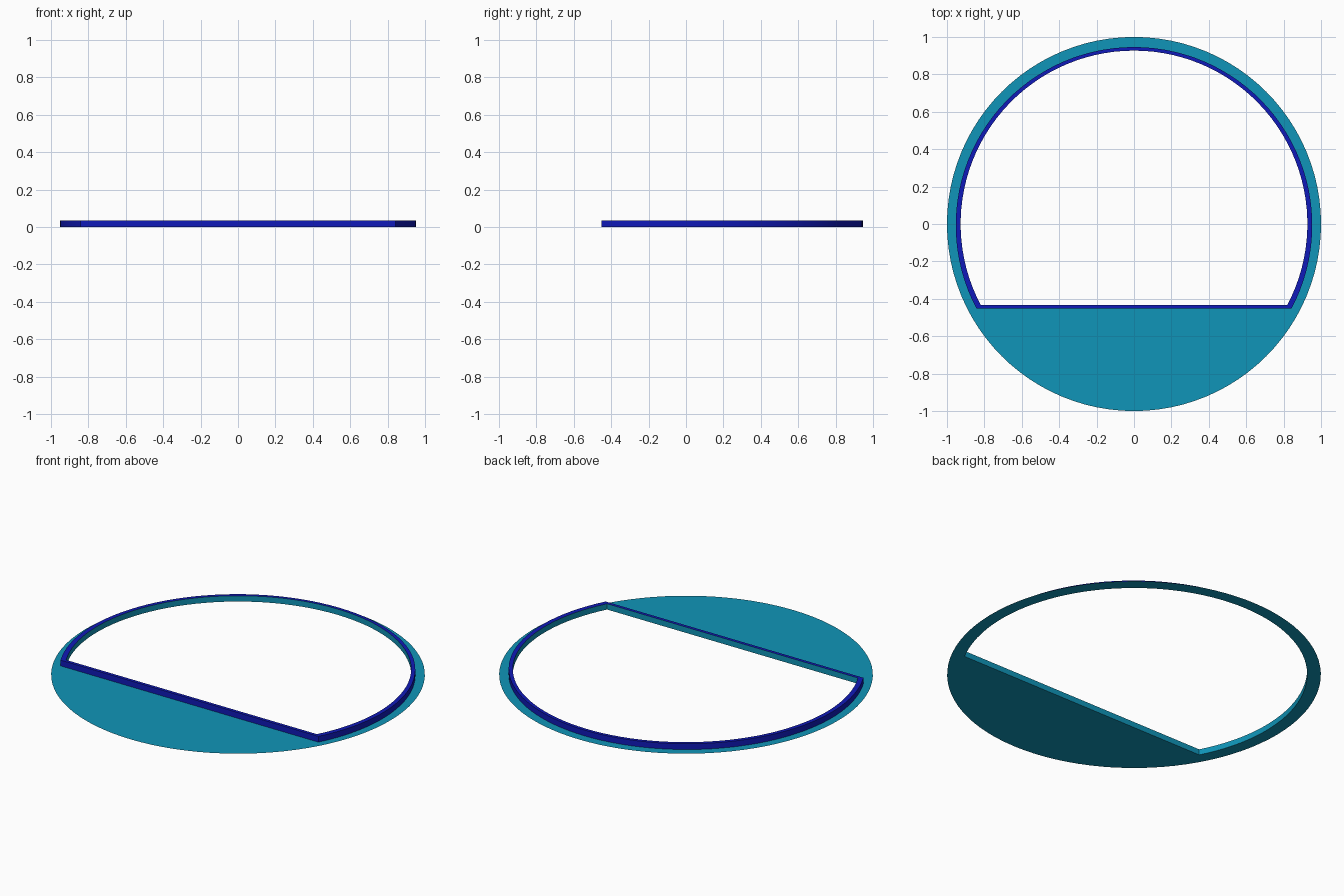
import bpy, bmesh, math

if "Cube" in bpy.data.objects:
    bpy.data.objects.remove(bpy.data.objects["Cube"])

H = 0.034           # rim height
R_HOLE = 0.927      # radius of the cut-out
Y_CUT = -0.434      # straight edge of the cut-out
GROW = 1.028        # outer edge of rim relative to the cut-out
N = 96


def material(name, rgb):
    m = bpy.data.materials.new(name)
    m.diffuse_color = (*rgb, 1)
    m.use_nodes = True
    m.node_tree.nodes["Principled BSDF"].inputs["Base Color"].default_value = m.diffuse_color
    return m


def finish(name, bm, mat):
    me = bpy.data.meshes.new(name)
    bm.to_mesh(me)
    bm.free()
    ob = bpy.data.objects.new(name, me)
    bpy.context.collection.objects.link(ob)
    me.materials.append(mat)
    bpy.context.view_layer.objects.active = ob
    ob.select_set(True)
    bpy.ops.object.shade_smooth_by_angle(angle=math.radians(30))
    ob.select_set(False)


def loop(bm, pts, z):
    return [bm.verts.new((x, y, z)) for x, y in pts]


def wall(bm, a, b):
    n = len(a)
    for i in range(n):
        j = (i + 1) % n
        bm.faces.new((a[i], a[j], b[j], b[i]))


teal = material("teal", (0.005, 0.30, 0.48))
blue = material("blue", (0.005, 0.01, 0.48))

# Outlines: full disc, D-shaped hole, and the hole enlarged about its middle
disc = [(math.cos(math.tau * i / N), math.sin(math.tau * i / N)) for i in range(N)]
a0 = math.asin(Y_CUT / R_HOLE)
span = math.pi - 2 * a0
hole = [(R_HOLE * math.cos(a0 + span * i / 72), R_HOLE * math.sin(a0 + span * i / 72))
        for i in range(73)]
yc = (R_HOLE + Y_CUT) / 2
outer = [(x * GROW, yc + (y - yc) * GROW) for x, y in hole]

# Flat plate with the hole
bm = bmesh.new()
for pts in (disc, hole):
    vs = loop(bm, pts, 0)
    for i, v in enumerate(vs):
        bm.edges.new((v, vs[(i + 1) % len(vs)]))
bmesh.ops.triangle_fill(bm, use_beauty=True, use_dissolve=False,
                        edges=bm.edges[:], normal=(0, 0, 1))
for f in bm.faces:
    f.normal_update()
    if f.normal.z < 0:
        f.normal_flip()
finish("base_plate", bm, teal)

# Inner wall of the hole, facing inwards
bm = bmesh.new()
wall(bm, loop(bm, hole, H), loop(bm, hole, 0))
finish("inner_wall", bm, teal)

# Raised rim: outer wall and top face
bm = bmesh.new()
low, top, inner = loop(bm, outer, 0), loop(bm, outer, H), loop(bm, hole, H)
wall(bm, low, top)
wall(bm, top, inner)
finish("raised_rim", bm, blue)
